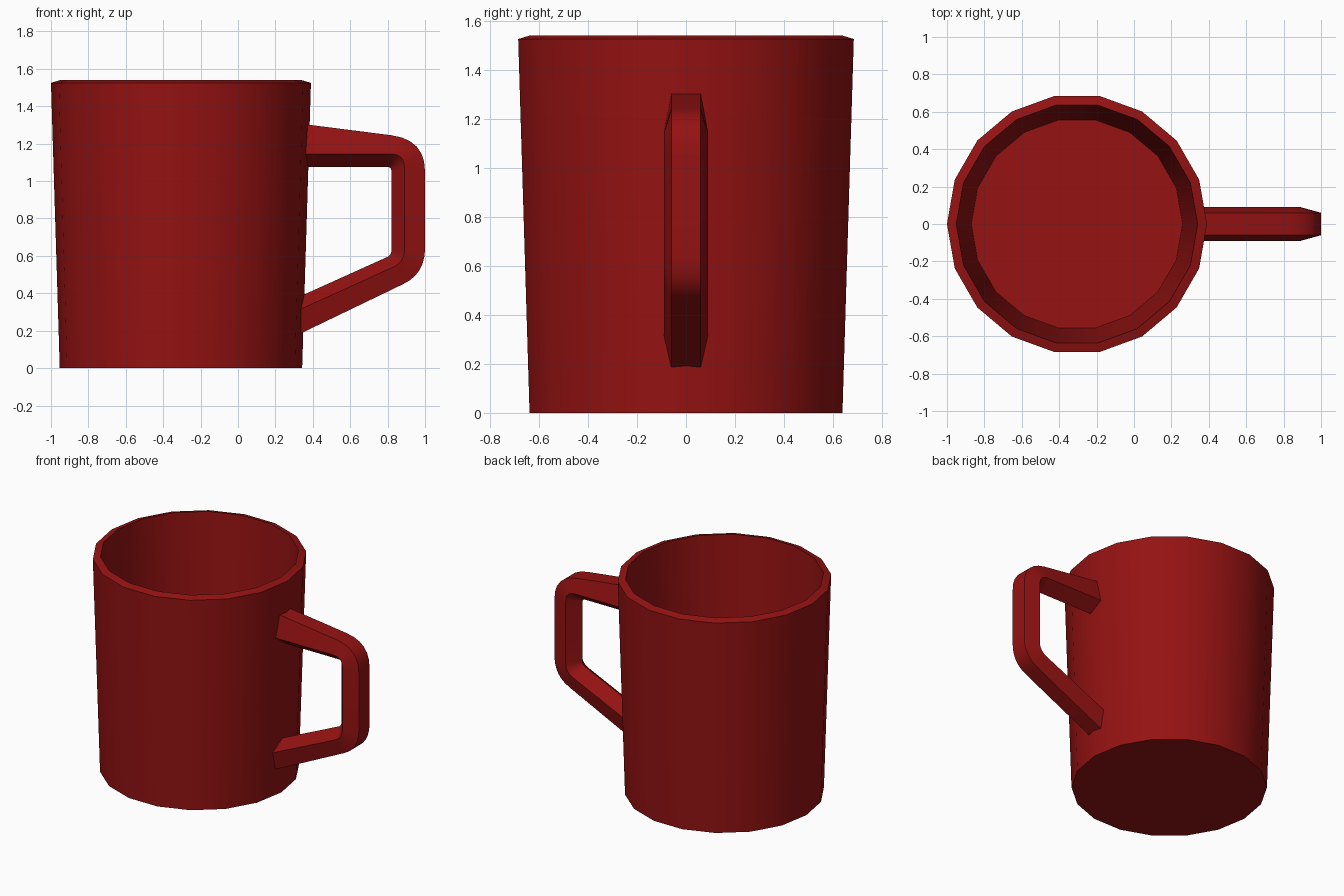
import bpy, bmesh, math

if "Cube" in bpy.data.objects:
    bpy.data.objects.remove(bpy.data.objects["Cube"])

red = bpy.data.materials.new("red_glaze")
red.diffuse_color = (0.3, 0.006, 0.006, 1)
red.use_nodes = True
red.node_tree.nodes["Principled BSDF"].inputs["Base Color"].default_value = red.diffuse_color


def finish(name, bm, angle):
    bmesh.ops.recalc_face_normals(bm, faces=bm.faces)
    mesh = bpy.data.meshes.new(name)
    bm.to_mesh(mesh)
    bm.free()
    obj = bpy.data.objects.new(name, mesh)
    bpy.context.collection.objects.link(obj)
    mesh.materials.append(red)
    bpy.ops.object.select_all(action='DESELECT')
    obj.select_set(True)
    bpy.context.view_layer.objects.active = obj
    bpy.ops.object.shade_smooth_by_angle(angle=math.radians(angle))
    return obj


def skin(bm, rings):
    # Bridge successive closed rings and cap both ends
    loops = [[bm.verts.new(p) for p in ring] for ring in rings]
    n = len(loops[0])
    for a, b in zip(loops, loops[1:]):
        for i in range(n):
            j = (i + 1) % n
            bm.faces.new((a[i], a[j], b[j], b[i]))
    bm.faces.new(loops[0])
    bm.faces.new(loops[-1])


# Cup: 18-sided tapered wall, sloped rim, hollow inside
SIDES, CX = 18, -0.305
profile = [(0.648, 0), (0.695, 1.525), (0.645, 1.54), (0.565, 0.07)]
bm = bmesh.new()
skin(bm, [[(CX + r * math.cos(math.tau * i / SIDES),
            r * math.sin(math.tau * i / SIDES), z) for i in range(SIDES)]
          for r, z in profile])
finish("cup", bm, 30)


# Handle: pentagonal section swept along outer, side and inner rails
def bend(a, b, c, steps=6):
    pts = []
    for k in range(steps + 1):
        t = k / steps
        pts.append(tuple((1 - t) ** 2 * p + 2 * t * (1 - t) * q + t * t * r
                         for p, q, r in zip(a, b, c)))
    return pts


def rail(start, top, bottom, end):
    return [start] + bend(*top) + bend(*bottom) + [end]


outer = rail((0.34, 1.306), ((0.82, 1.245), (1.0, 1.222), (1.0, 1.05)),
             ((1.0, 0.64), (1.0, 0.505), (0.885, 0.45)), (0.31, 0.173))
side = rail((0.34, 1.145), ((0.82, 1.145), (0.89, 1.145), (0.89, 1.07)),
            ((0.89, 0.63), (0.89, 0.568), (0.83, 0.54)), (0.31, 0.304))
inner = rail((0.34, 1.075), ((0.80, 1.075), (0.82, 1.075), (0.82, 1.053)),
             ((0.82, 0.63), (0.82, 0.605), (0.80, 0.595)), (0.31, 0.374))
bm = bmesh.new()
skin(bm, [[(o[0], -0.06, o[1]), (o[0], 0.06, o[1]), (s[0], 0.09, s[1]),
           (n[0], 0, n[1]), (s[0], -0.09, s[1])]
          for o, s, n in zip(outer, side, inner)])
finish("handle", bm, 30)
